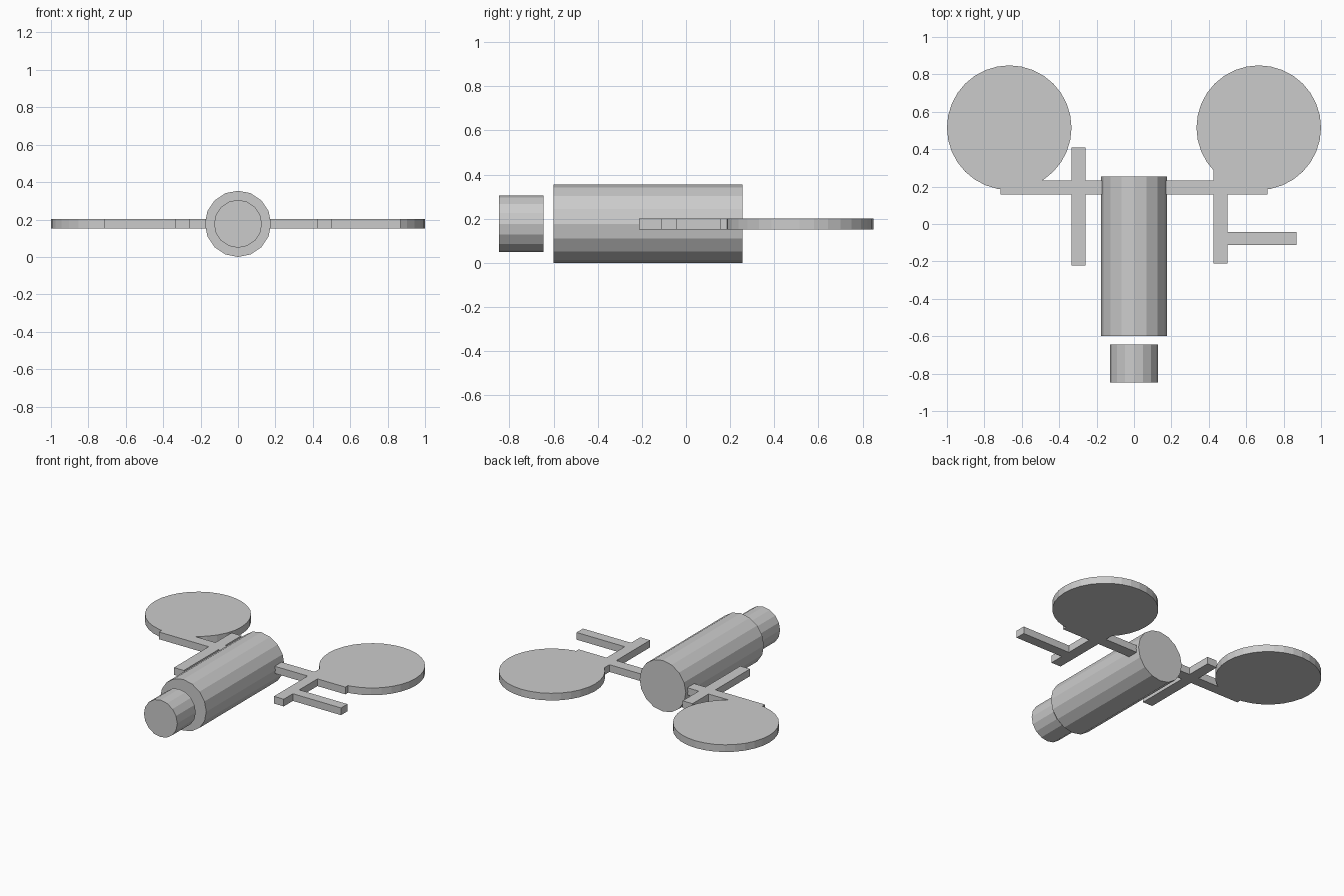
import bpy
import math

if "Cube" in bpy.data.objects:
    bpy.data.objects.remove(bpy.data.objects["Cube"])

Z = 0.177          # height of the shared mid-plane
T = 0.05           # plate thickness


def tube(name, radius, y0, y1):
    """16-sided solid cylinder lying along y."""
    bpy.ops.mesh.primitive_cylinder_add(
        vertices=16, radius=radius, depth=y1 - y0,
        location=(0, (y0 + y1) / 2, Z), rotation=(math.pi / 2, 0, 0))
    bpy.context.object.name = name
    return bpy.context.object


def bar(name, x0, x1, y0, y1):
    """Flat bar given by its extents in plan."""
    bpy.ops.mesh.primitive_cube_add(
        size=1, location=((x0 + x1) / 2, (y0 + y1) / 2, Z))
    ob = bpy.context.object
    ob.name = name
    ob.scale = (x1 - x0, y1 - y0, T)
    bpy.ops.object.transform_apply(location=False, rotation=False, scale=True)
    return ob


def disc(name, x):
    """Flat round plate."""
    bpy.ops.mesh.primitive_cylinder_add(
        vertices=32, radius=0.333, depth=T, location=(x, 0.515, Z))
    bpy.context.object.name = name
    return bpy.context.object


def fuse(base, *parts):
    """Union the flush parts into one clean plate."""
    bpy.context.view_layer.objects.active = base
    for part in parts:
        mod = base.modifiers.new("union", 'BOOLEAN')
        mod.operation = 'UNION'
        mod.solver = 'EXACT'
        mod.object = part
        bpy.ops.object.modifier_apply(modifier=mod.name)
        bpy.data.objects.remove(part)


# Main body and the separate end cap in front of it
tube("body", 0.177, -0.60, 0.255)
tube("end_cap", 0.128, -0.847, -0.645)

# Left arm: disc, cross bar and long upright bar
fuse(disc("left_arm", -0.667),
     bar("left_cross_bar", -0.715, -0.15, 0.157, 0.232),
     bar("left_long_bar", -0.335, -0.26, -0.222, 0.408))

# Right arm: disc, cross bar, long bar and a short side branch
fuse(disc("right_arm", 0.667),
     bar("right_cross_bar", 0.15, 0.713, 0.157, 0.232),
     bar("right_long_bar", 0.424, 0.499, -0.212, 0.41),
     bar("right_branch", 0.48, 0.868, -0.112, -0.042))
